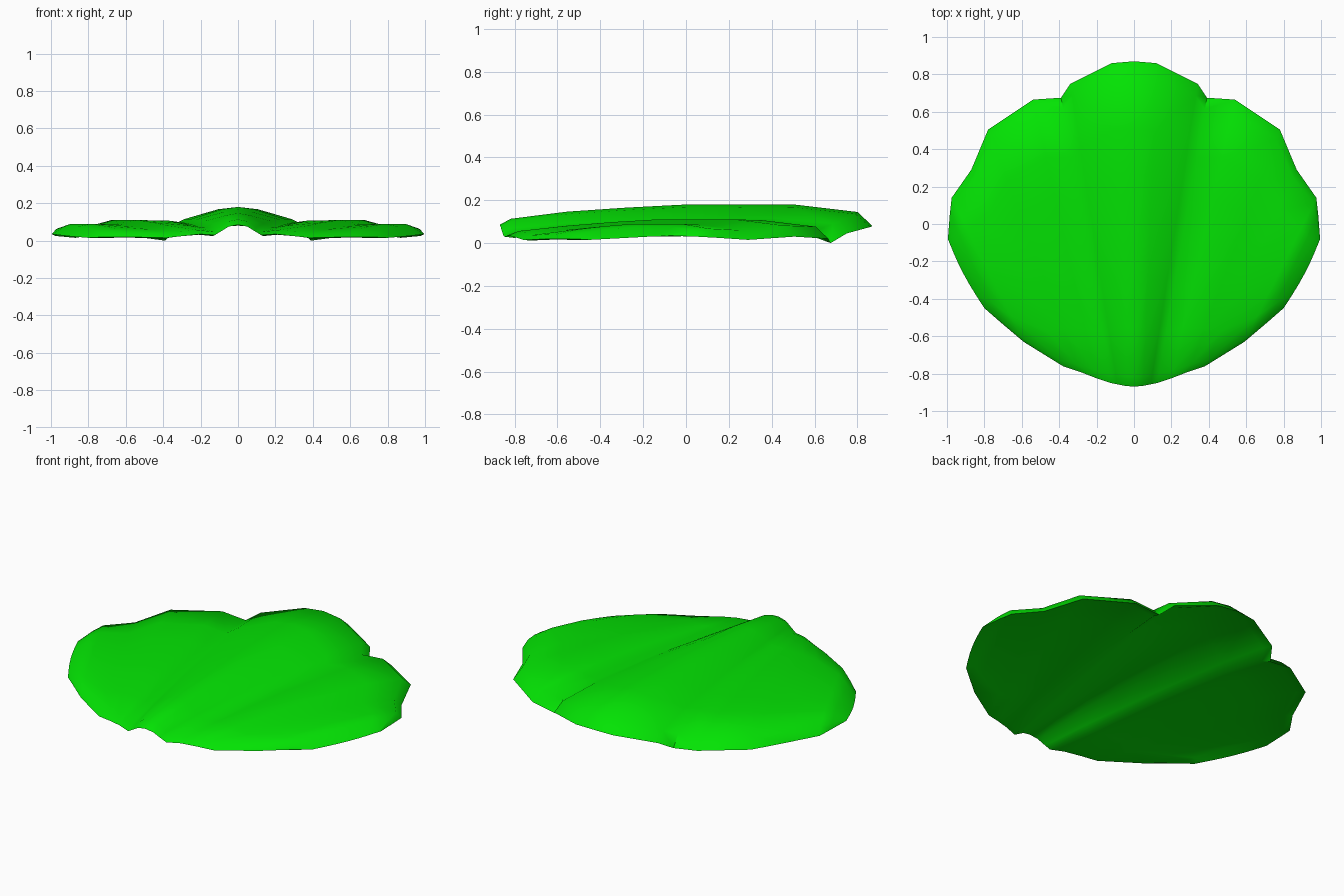
import bpy, bmesh, math
from mathutils import Vector

cube = bpy.data.objects.get("Cube")
if cube:
    bpy.data.objects.remove(cube, do_unlink=True)

green = bpy.data.materials.new("leaf_green")
green.use_nodes = True
colour = (0.001, 0.77, 0.001, 1)
green.diffuse_color = colour
green.node_tree.nodes["Principled BSDF"].inputs["Base Color"].default_value = colour

# Veins fanning out from the front: front rim point, back rim point, crest height
veins = [
    ((0, -.87, .085), (0, .87, .08), .18),
    ((.05, -.865, .075), (.12, .86, .075), .168),
    ((.09, -.857, .05), (.34, .75, .045), .115),
    ((.125, -.85, .03), (.39, .675, 0), .092),
    ((.2, -.825, .035), (.54, .665, .02), .107),
    ((.29, -.79, .025), (.78, .505, .03), .11),
    ((.38, -.76, .015), (.87, .29, .015), .085),
    ((.59, -.63, .02), (.975, .14, .025), .09),
    ((.72, -.52, .02), (.985, .05, .03), .076),
    ((.8, -.45, .015), (.995, -.08, .035), .025),
]
# Distance along a vein, and share of the crest height reached there
profile = [(0, 0), (.03, .3), (.18, .65), (.34, .85), (.5, 1),
           (.65, 1), (.79, 1), (.96, .65), (1, 0)]

bm = bmesh.new()
top, under = [], []
for i, (front, back, crest) in enumerate(veins):
    outer = i == len(veins) - 1
    upper_row, lower_row = [], []
    for t, rise in profile:
        p = Vector(front).lerp(Vector(back), t)
        rim = p.z
        if outer:
            p.x += .015 * math.sin(math.pi * t)
        else:
            p.z = rim + (crest - rim) * rise
        v = bm.verts.new(p)
        upper_row.append(v)
        # The two surfaces share their rim; the underside is a shallower arch
        if outer or t in (0, 1):
            lower_row.append(v)
        else:
            z = max(0, rim - .017 + .65 * (crest - rim) * rise)
            lower_row.append(bm.verts.new((p.x, p.y, z)))
    top.append(upper_row)
    under.append(lower_row)

for rows, flip in ((top, False), (under, True)):
    for a, b in zip(rows, rows[1:]):
        for j in range(len(profile) - 1):
            face = [a[j], b[j], b[j + 1], a[j + 1]]
            bm.faces.new(face[::-1] if flip else face)

mesh = bpy.data.meshes.new("fan_leaf")
bm.to_mesh(mesh)
bm.free()
mesh.materials.append(green)
leaf = bpy.data.objects.new("fan_leaf", mesh)
bpy.context.collection.objects.link(leaf)

# Smooth surface with a crisp rim
bpy.ops.object.select_all(action='DESELECT')
leaf.select_set(True)
bpy.context.view_layer.objects.active = leaf
bpy.ops.object.shade_smooth_by_angle(angle=math.radians(50))

# Other half
mirror = leaf.modifiers.new("mirror", 'MIRROR')
mirror.use_clip = True
